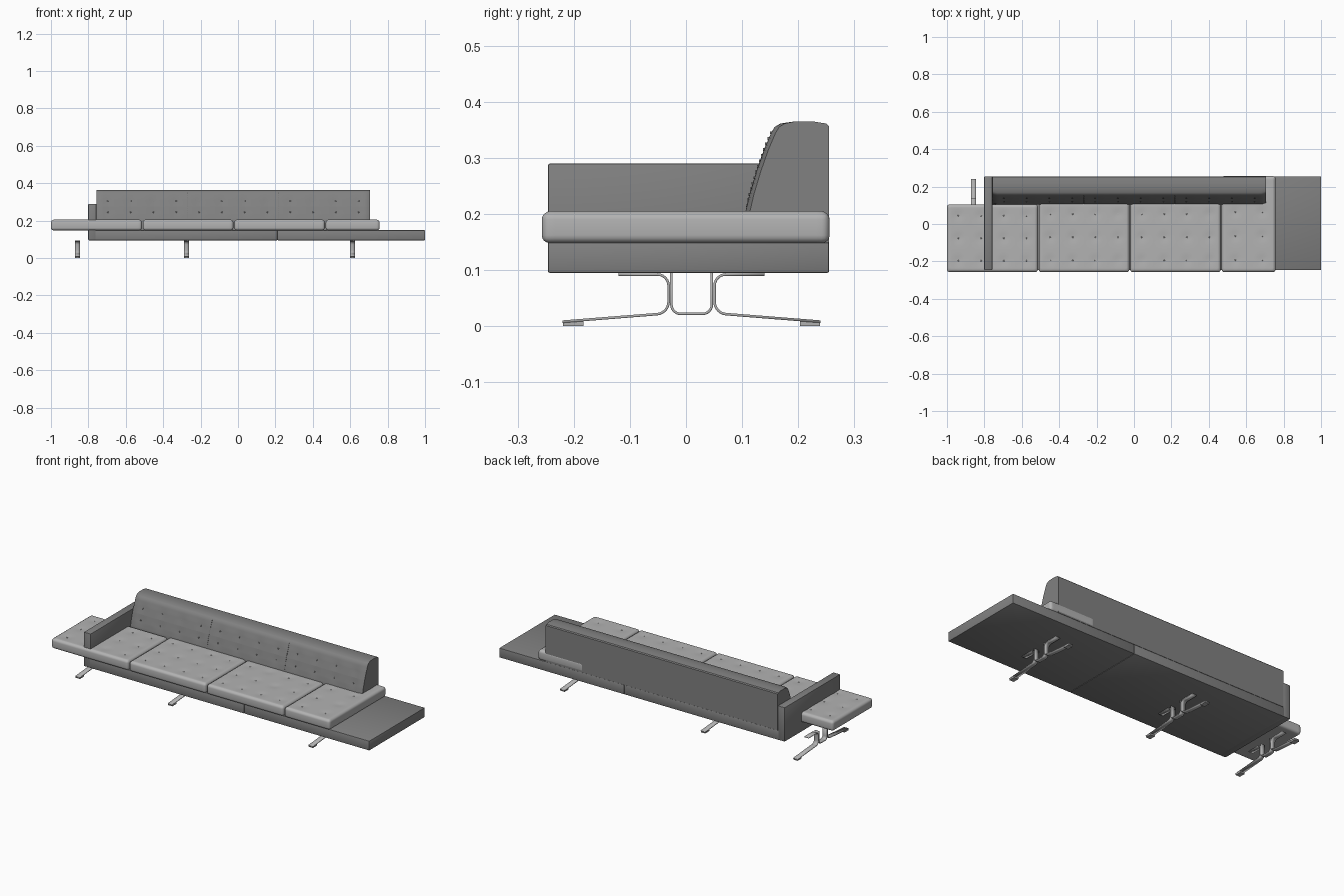
import bpy, bmesh, math
from mathutils import Vector

old = bpy.data.objects.get("Cube")
if old:
    bpy.data.objects.remove(old, do_unlink=True)


def material(name, v):
    m = bpy.data.materials.new(name)
    m.use_nodes = True
    m.diffuse_color = (v, v, v, 1)
    m.node_tree.nodes["Principled BSDF"].inputs["Base Color"].default_value = (v, v, v, 1)
    return m


LIGHT = material("light grey leather", 0.45)
DARK = material("dark grey leather", 0.22)
METAL = material("grey metal", 0.44)


def finish(bm, name, mat, smooth=True):
    bmesh.ops.recalc_face_normals(bm, faces=bm.faces)
    me = bpy.data.meshes.new(name)
    bm.to_mesh(me)
    bm.free()
    ob = bpy.data.objects.new(name, me)
    bpy.context.scene.collection.objects.link(ob)
    me.materials.append(mat)
    if smooth:
        bpy.ops.object.select_all(action='DESELECT')
        ob.select_set(True)
        bpy.context.view_layer.objects.active = ob
        bpy.ops.object.shade_smooth_by_angle(angle=math.radians(35))
    return ob


def block(bm, lo, hi):
    verts = bmesh.ops.create_cube(bm, size=1)["verts"]
    for v in verts:
        v.co = Vector([l + (c + 0.5) * (h - l) for c, l, h in zip(v.co, lo, hi)])


def rounded_block(lo, hi, r, seg):
    bm = bmesh.new()
    block(bm, lo, hi)
    bmesh.ops.bevel(bm, geom=bm.edges[:], offset=r, segments=seg, profile=0.5, affect='EDGES')
    return bm


def slice_axis(bm, axis, lo, hi, step):
    n = max(2, round((hi - lo) / step))
    normal = Vector([float(i == axis) for i in range(3)])
    for i in range(1, n):
        bmesh.ops.bisect_plane(bm, geom=bm.verts[:] + bm.edges[:] + bm.faces[:],
                               plane_co=normal * (lo + (hi - lo) * i / n), plane_no=normal)


def spread(lo, hi, n):
    return [lo + (hi - lo) * (i + 0.5) / n for i in range(n)]


def dent(a, b, tufts, radius=0.025):
    return sum(math.exp(-((a - p) ** 2 + (b - q) ** 2) / radius ** 2) for p, q in tufts)


def buttons(name, places, normal, mat):
    bm = bmesh.new()
    rot = Vector((0, 0, 1)).rotation_difference(Vector(normal)).to_matrix().to_4x4()
    for p in places:
        made = bmesh.ops.create_uvsphere(bm, u_segments=8, v_segments=4, radius=0.004)["verts"]
        for v in made:
            v.co.z *= 0.4
            v.co = rot @ v.co + Vector(p)
    finish(bm, name, mat)


# Tufted seat cushions; the last one runs the full depth
def cushion(name, x0, x1, y1, cols, rows):
    y0, z0, z1 = -0.257, 0.148, 0.204
    bm = rounded_block((x0, y0, z0), (x1, y1, z1), 0.014, 4)
    slice_axis(bm, 0, x0, x1, 0.012)
    slice_axis(bm, 1, y0, y1, 0.012)
    tufts = [(x, y) for x in spread(x0, x1, cols) for y in spread(y0, y1, rows)]
    for v in bm.verts:
        if v.co.z > z1 - 0.0005:
            v.co.z += 0.001 - 0.003 * dent(v.co.x, v.co.y, tufts)
    finish(bm, name, LIGHT)
    buttons(name + "_buttons", [(x, y, z1 - 0.0015) for x, y in tufts], (0, 0, 1), LIGHT)


cushion("seat_cushion_end", -1.0, -0.514, 0.105, 4, 3)
cushion("seat_cushion_right", -0.509, -0.025, 0.115, 4, 3)
cushion("seat_cushion_left", -0.020, 0.464, 0.115, 4, 3)
cushion("seat_cushion_deep", 0.469, 0.757, 0.256, 2, 4)

# Platform in two boxes, and the low side arm
for name, a, b in (("platform_right", -0.765, 0.21), ("platform_left", 0.211, 1.0)):
    finish(rounded_block((a, -0.246, 0.095), (b, 0.255, 0.149), 0.003, 2), name, DARK)
finish(rounded_block((-0.801, -0.246, 0.095), (-0.757, 0.255, 0.29), 0.004, 2), "side_arm", DARK)

# Backrest: leaning profile swept along x, with tufted front
BX0, BX1 = -0.757, 0.706
FRONT = [(0.105, 0.149), (0.105, 0.2), (0.113, 0.235), (0.125, 0.275), (0.139, 0.315),
         (0.151, 0.343), (0.158, 0.355), (0.168, 0.361)]
TOP = [(0.195, 0.365), (0.225, 0.365), (0.250, 0.361), (0.255, 0.356), (0.255, 0.149)]


def front_y(z):
    for (ya, za), (yb, zb) in zip(FRONT, FRONT[1:]):
        if za <= z <= zb:
            return ya + (yb - ya) * (z - za) / (zb - za)
    return FRONT[-1][0]


bm = bmesh.new()
face = bm.faces.new([bm.verts.new((BX0, y, z)) for y, z in FRONT + TOP])
ext = bmesh.ops.extrude_face_region(bm, geom=[face])["geom"]
bmesh.ops.translate(bm, vec=(BX1 - BX0, 0, 0), verts=[g for g in ext if isinstance(g, bmesh.types.BMVert)])
slice_axis(bm, 0, BX0, BX1, 0.013)
slice_axis(bm, 2, 0.2, 0.35, 0.012)
back_tufts = [(x, 0.245) for x in spread(BX0, BX1, 12)]
back_tufts += [(x, 0.305) for x in spread(BX0, BX1, 12)]
for v in bm.verts:
    x, y, z = v.co
    if z > 0.15 and y < 0.17:
        end = min(x - BX0, BX1 - x)
        v.co.y += 0.003 * dent(x, z, back_tufts) + 0.008 * max(0, 1 - end / 0.03) ** 2
finish(bm, "backrest", DARK)
buttons("backrest_buttons", [(x, front_y(z) + 0.002, z) for x, z in back_tufts], (0, -0.95, 0.32), DARK)

# Stitched seams between the three back panels
bm = bmesh.new()
for k in (1, 2):
    x = BX0 + (BX1 - BX0) * k / 3
    for i in range(14):
        z = 0.212 + 0.01 * i
        y = front_y(z)
        block(bm, (x - 0.001, y - 0.001, z), (x + 0.001, y + 0.004, z + 0.005))
finish(bm, "backrest_stitches", DARK, False)


# Bent flat-bar legs
def fillet(pts, r, n=6):
    pts = [Vector(p) for p in pts]
    out = [pts[0]]
    for a, b, c in zip(pts, pts[1:], pts[2:]):
        p, q = b + (a - b).normalized() * r, b + (c - b).normalized() * r
        for i in range(n + 1):
            t = i / n
            # weighted curve that follows a round bend
            w = 1.41 * t * (1 - t)
            s = (1 - t) ** 2 + w + t * t
            out.append((p * (1 - t) ** 2 + b * w + q * t * t) / s)
    return out + [pts[-1]]


HALF, YC = 0.014, 0.01
outer = fillet([(0.13, 0.092), (0.041, 0.092), (0.041, 0.023), (0.23, 0.008)], 0.02)
inner = fillet([(-0.036, 0.095), (-0.036, 0.022), (0.036, 0.022), (0.036, 0.095)], 0.016)
for name, x in (("leg_right", -0.858), ("leg_middle", -0.275), ("leg_left", 0.612)):
    bm = bmesh.new()
    for side, path in ((1, outer), (-1, outer), (1, inner)):
        rows = [[bm.verts.new((x + d, YC + side * p[0], p[1])) for d in (-HALF, HALF)] for p in path]
        for a, b in zip(rows, rows[1:]):
            bm.faces.new((a[0], a[1], b[1], b[0]))
    leg = finish(bm, name, METAL)
    mod = leg.modifiers.new("bar thickness", 'SOLIDIFY')
    mod.thickness, mod.offset = 0.0045, 0
    bm = bmesh.new()
    for side in (-1, 1):
        ends = sorted((YC + side * 0.193, YC + side * 0.229))
        block(bm, (x - HALF, ends[0], 0), (x + HALF, ends[1], 0.01))
    finish(bm, name + "_feet", METAL, False)
